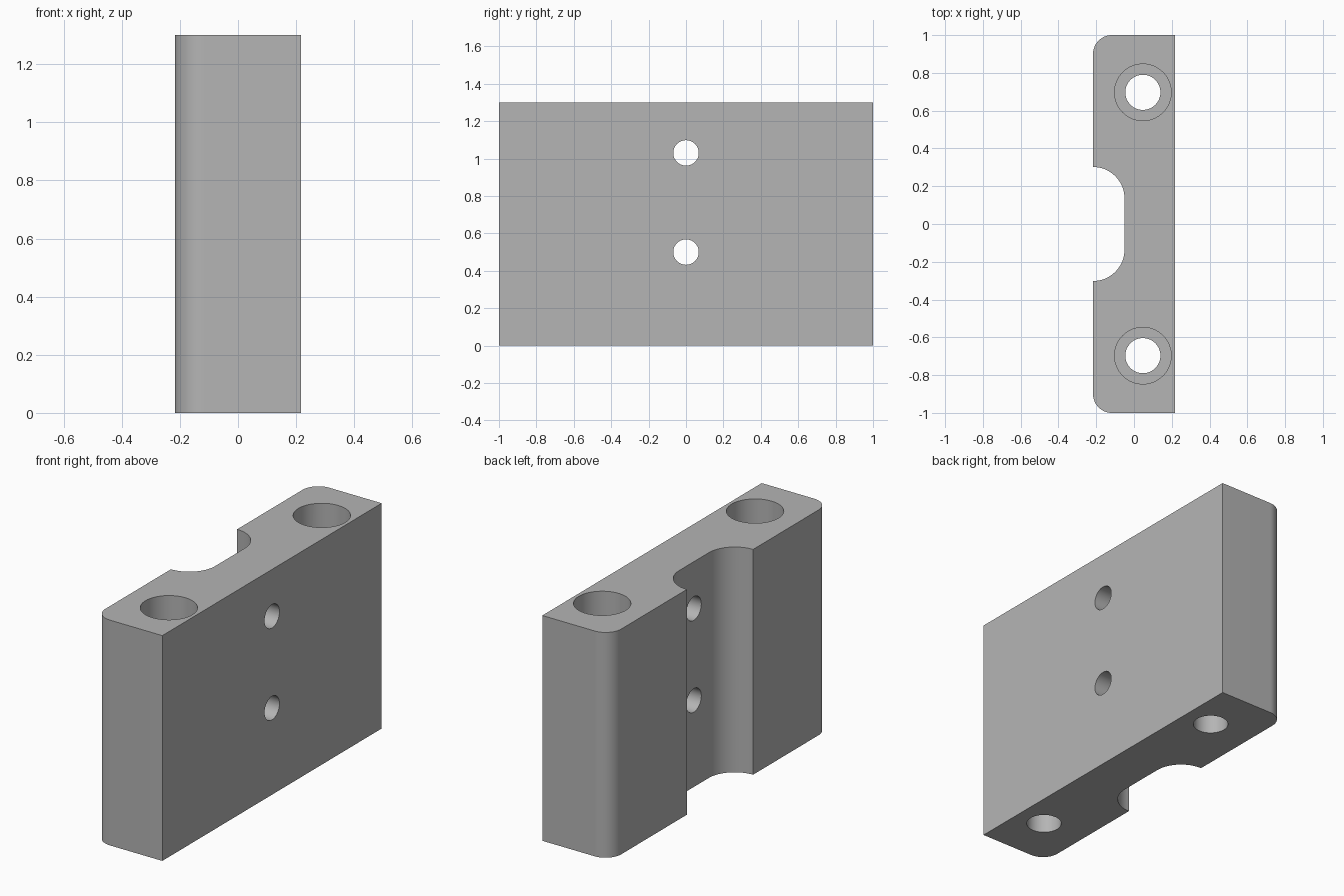
import bpy, bmesh, math
from mathutils import Matrix

if "Cube" in bpy.data.objects:
    bpy.data.objects.remove(bpy.data.objects["Cube"], do_unlink=True)

HALF_X, HALF_Y, HEIGHT = 0.217, 1.0, 1.3
ROUND, GROOVE_R, GROOVE_Y = 0.1, 0.167, 0.135

grey = bpy.data.materials.new("plain_grey")
grey.use_nodes = True
grey.diffuse_color = (0.46, 0.46, 0.46, 1)
grey.node_tree.nodes["Principled BSDF"].inputs["Base Color"].default_value = grey.diffuse_color


def arc(cx, cy, r, start, end, steps=16):
    """Points along an arc, angles in degrees."""
    angles = [math.radians(start + (end - start) * i / steps) for i in range(steps + 1)]
    return [(cx + r * math.cos(a), cy + r * math.sin(a)) for a in angles]


def make_object(name, bm):
    bmesh.ops.recalc_face_normals(bm, faces=bm.faces)
    mesh = bpy.data.meshes.new(name)
    bm.to_mesh(mesh)
    bm.free()
    mesh.materials.append(grey)
    obj = bpy.data.objects.new(name, mesh)
    bpy.context.collection.objects.link(obj)
    return obj


def cylinder(name, radius, length, matrix):
    bm = bmesh.new()
    bmesh.ops.create_cone(bm, cap_ends=True, segments=64, radius1=radius,
                          radius2=radius, depth=length, matrix=matrix)
    return make_object(name, bm)


# Block: half profile with rounded outer corner and groove fillet, mirrored in y
half = [(HALF_X, HALF_Y)]
half += arc(-HALF_X + ROUND, HALF_Y - ROUND, ROUND, 90, 180)
half += arc(-HALF_X, GROOVE_Y, GROOVE_R, 90, 0)
profile = half + [(x, -y) for x, y in reversed(half)]

bm = bmesh.new()
base = bm.faces.new([bm.verts.new((x, y, 0)) for x, y in profile])
top = bmesh.ops.extrude_face_region(bm, geom=[base])["geom"]
bmesh.ops.translate(bm, vec=(0, 0, HEIGHT),
                    verts=[v for v in top if isinstance(v, bmesh.types.BMVert)])
block = make_object("mounting_block", bm)

# Hole cutters: counterbored vertical holes and horizontal cross holes
cutters = []
for y in (-0.697, 0.697):
    cutters.append(cylinder("bolt_hole_cutter", 0.093, 2,
                            Matrix.Translation((0.047, y, HEIGHT / 2))))
    cutters.append(cylinder("counterbore_cutter", 0.15, 0.4,
                            Matrix.Translation((0.047, y, HEIGHT))))
for z in (0.5, 1.03):
    cutters.append(cylinder("cross_hole_cutter", 0.068, 1,
                            Matrix.Translation((0, 0, z)) @ Matrix.Rotation(math.pi / 2, 4, "Y")))

bpy.ops.object.select_all(action="DESELECT")
block.select_set(True)
bpy.context.view_layer.objects.active = block
for cutter in cutters:
    cutter.hide_render = True
    mod = block.modifiers.new("hole", "BOOLEAN")
    mod.operation, mod.solver, mod.object = "DIFFERENCE", "EXACT", cutter
    bpy.ops.object.modifier_apply(modifier=mod.name)
    bpy.data.objects.remove(cutter, do_unlink=True)

bpy.ops.object.shade_smooth_by_angle(angle=math.radians(30))
